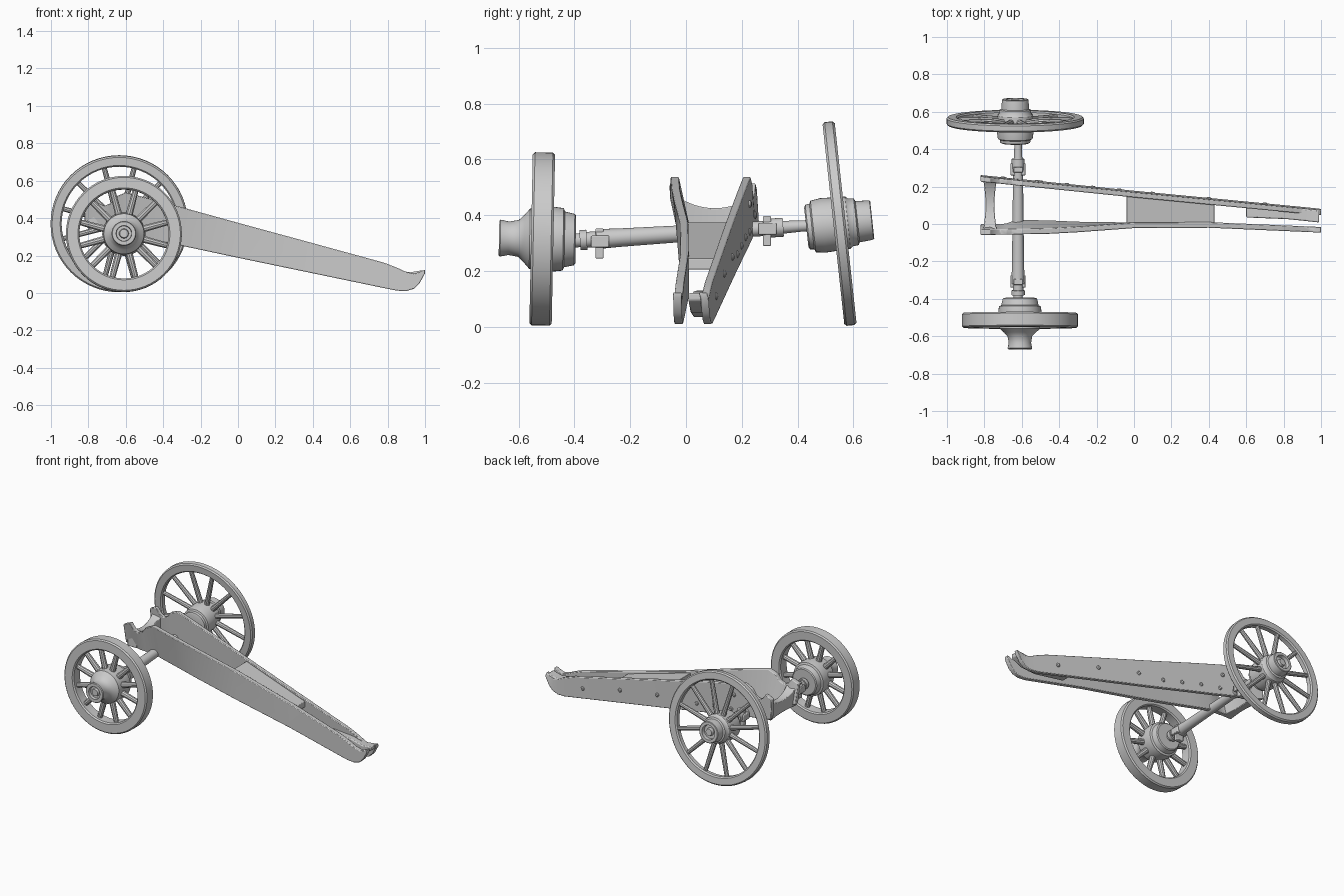
import bpy, bmesh, math
from mathutils import Vector, Matrix

if "Cube" in bpy.data.objects:
    bpy.data.objects.remove(bpy.data.objects["Cube"])


def finish(name, bm, angle=35, bevel=0.0):
    bmesh.ops.recalc_face_normals(bm, faces=bm.faces)
    me = bpy.data.meshes.new(name)
    bm.to_mesh(me)
    bm.free()
    ob = bpy.data.objects.new(name, me)
    bpy.context.collection.objects.link(ob)
    if bevel:
        m = ob.modifiers.new("Bevel", 'BEVEL')
        m.width, m.segments, m.limit_method = bevel, 2, 'ANGLE'
    bpy.ops.object.select_all(action='DESELECT')
    ob.select_set(True)
    bpy.context.view_layer.objects.active = ob
    bpy.ops.object.shade_smooth_by_angle(angle=math.radians(angle))
    return ob


def frame(loc, axis):
    """Matrix that puts local z along axis at loc."""
    q = Vector(axis).normalized().to_track_quat('Z', 'Y')
    return Matrix.Translation(loc) @ q.to_matrix().to_4x4()


def lathe(name, prof, mat, n=40, closed=False):
    """Revolve (distance along axis, radius) points."""
    bm = bmesh.new()
    rings = []
    for d, r in prof:
        rings.append([bm.verts.new(mat @ Vector((r * math.cos(2 * math.pi * i / n),
                      r * math.sin(2 * math.pi * i / n), d))) for i in range(n)])
    pairs = list(zip(rings, rings[1:]))
    if closed:
        pairs.append((rings[-1], rings[0]))
    for a, b in pairs:
        for i in range(n):
            j = (i + 1) % n
            bm.faces.new((a[i], a[j], b[j], b[i]))
    if not closed:
        bm.faces.new(rings[0])
        bm.faces.new(rings[-1])
    return finish(name, bm)


def loft(name, sections, bevel=0.0):
    """Skin a row of equal-length closed sections."""
    bm = bmesh.new()
    rows = [[bm.verts.new(p) for p in s] for s in sections]
    k = len(rows[0])
    for a, b in zip(rows, rows[1:]):
        for i in range(k):
            bm.faces.new((a[i], a[(i + 1) % k], b[(i + 1) % k], b[i]))
    bm.faces.new(rows[0])
    bm.faces.new(rows[-1])
    return finish(name, bm, bevel=bevel)


def box(name, lo, hi, bevel=0.004):
    (a, b, c), (d, e, f) = lo, hi
    return loft(name, [[(x, b, c), (x, e, c), (x, e, f), (x, b, f)] for x in (a, d)], bevel)


def lerp(table, x):
    for (x0, y0), (x1, y1) in zip(table, table[1:]):
        if x <= x1:
            return y0 + (y1 - y0) * (x - x0) / (x1 - x0)
    return table[-1][1]


def wheel(tag, loc, axis, r_out, r_in, half, hub, spoke_w, n=12):
    mat = frame(loc, axis)
    c = 0.008
    lathe(tag + "_rim", [(-half, r_in + c), (-half, r_out - c), (-half + c, r_out), (half - c, r_out),
                         (half, r_out - c), (half, r_in + c), (half - c, r_in), (-half + c, r_in)],
          mat, 64, True)
    lathe(tag + "_hub", hub, mat)
    # Tapered round spokes
    for i in range(n):
        a = 2 * math.pi * (i + 0.5) / n
        d = mat.to_3x3() @ Vector((math.cos(a), math.sin(a), 0))
        lathe(f"{tag}_spoke_{i + 1}", [(0.07, spoke_w), (0.13, spoke_w * 0.9), (r_in + 0.02, spoke_w * 0.75)],
              frame(loc, d), 10)


# Wheels: a small upright one and a larger one leaning inward
wheel("near_wheel", (-0.61, -0.515, 0.315), (0, -1, 0.02), 0.31, 0.238, 0.04,
      [(-0.12, 0.085), (-0.115, 0.092), (-0.08, 0.1), (-0.075, 0.112), (-0.04, 0.116), (0.045, 0.108),
       (0.065, 0.085), (0.085, 0.066), (0.12, 0.06), (0.15, 0.066), (0.155, 0.062), (0.155, 0.042),
       (0.135, 0.04), (0.135, 0.026), (0.15, 0.022)], 0.021)
wheel("far_wheel", (-0.635, 0.55, 0.37), (0, 0.994, 0.108), 0.367, 0.308, 0.022,
      [(-0.12, 0.07), (-0.115, 0.08), (-0.1, 0.082), (-0.095, 0.093), (-0.06, 0.098), (0.03, 0.094),
       (0.04, 0.086), (0.06, 0.084), (0.065, 0.074), (0.1, 0.072), (0.115, 0.07), (0.118, 0.066),
       (0.118, 0.048), (0.095, 0.045), (0.095, 0.026), (0.115, 0.022)], 0.018)

# Axle with collars, running slightly uphill
A, B = Vector((-0.62, -0.42, 0.308)), Vector((-0.62, 0.46, 0.364))
axle = [(0, 0.025), (0.04, 0.025), (0.04, 0.036), (0.065, 0.036), (0.065, 0.028), (0.1, 0.028),
        (0.1, 0.036), (0.18, 0.033), (0.4, 0.03), (0.66, 0.027), (0.7, 0.027), (0.7, 0.034),
        (0.77, 0.034), (0.77, 0.023), (0.83, 0.02), (0.88, 0.02)]
lathe("axle", axle, frame(A, B - A), 24)
for tag, y, z in (("near", -0.31, 0.297), ("far", 0.29, 0.342)):
    box(tag + "_axle_strap", (-0.645, y - 0.015, z - 0.052), (-0.595, y + 0.015, z + 0.055))
    box(tag + "_axle_clamp", (-0.66, y - 0.03, z - 0.012), (-0.58, y + 0.035, z + 0.03))

# Cheeks: (x, bottom, top) stations with the trunnion notch at the front
cheek = [(-0.82, 0.365, 0.495), (-0.77, 0.35, 0.515), (-0.745, 0.345, 0.48), (-0.715, 0.34, 0.465),
         (-0.68, 0.335, 0.48), (-0.655, 0.33, 0.515), (-0.6, 0.316, 0.537), (-0.45, 0.283, 0.498),
         (-0.3, 0.252, 0.458), (0.0, 0.188, 0.375), (0.4, 0.105, 0.266), (0.78, 0.026, 0.162),
         (0.85, 0.012, 0.135), (0.9, 0.01, 0.112), (0.94, 0.022, 0.102), (0.97, 0.05, 0.112),
         (1.0, 0.105, 0.125)]
near_y = [(-0.82, -0.06), (-0.4, -0.052), (0, -0.022), (0.4, -0.02), (1.0, -0.046)]
far_y = [(-0.82, 0.262), (0, 0.178), (1.0, 0.082)]


def near_section(x, zb, zt):
    y = lerp(near_y, x)
    lean = (zt - zb) * 0.22 * max(0, min(1, -x / 0.5))
    return [(x, y + lean, zb), (x, y + lean + 0.03, zb), (x, y + 0.03, zt), (x, y, zt)]


def far_section(x, zb, zt):
    y = lerp(far_y, x)
    return [(x, y - 0.028, zb), (x, y, zb), (x, y - 0.008, zt), (x, y - 0.036, zt)]


loft("near_cheek", [near_section(*s) for s in cheek], 0.004)
loft("far_cheek", [far_section(*s) for s in cheek], 0.004)

# Bed plate between the cheeks
loft("bed_plate", [[(x, lerp(near_y, x) + 0.015, z), (x, lerp(far_y, x) - 0.015, z),
                    (x, lerp(far_y, x) - 0.015, z + 0.04), (x, lerp(near_y, x) + 0.015, z + 0.04)]
                   for x, z in ((-0.04, 0.335), (0.43, 0.205))], 0.003)

# Thick inner block on the trail end of the far cheek
loft("trail_block", [[(x, y, zb), (x, lerp(far_y, x) - 0.01, zb), (x, lerp(far_y, x) - 0.01, zt), (x, y, zt)]
                     for x, y, zb, zt in ((0.6, 0.035, 0.066, 0.13), (0.82, 0.026, 0.035, 0.128),
                                          (0.92, 0.016, 0.05, 0.11), (0.99, 0.008, 0.095, 0.122))], 0.006)

# Front transom with a saddle dip along its top
saddle = []
for i in range(17):
    t = i / 16
    s = math.sin(math.pi * t)
    y = -0.035 + 0.275 * t
    w, xc = 0.036 - 0.012 * s, -0.77
    zt = 0.475 - 0.05 * s ** 0.7
    saddle.append([(xc - w, y, 0.345), (xc + w, y, 0.345), (xc + w, y, zt), (xc - w, y, zt)])
loft("front_transom", saddle, 0.004)

# Bolt heads on the far cheek
for i, (x, z) in enumerate(((-0.7, 0.4), (-0.52, 0.44), (-0.5, 0.34), (-0.36, 0.32), (-0.22, 0.29),
                            (-0.08, 0.26), (0.1, 0.25), (0.4, 0.19), (0.7, 0.11))):
    lathe(f"cheek_bolt_{i + 1}", [(-0.012, 0.013), (0.003, 0.013), (0.007, 0.008)],
          frame((x, lerp(far_y, x) - 0.003, z), (0.1, 1, 0)), 12)
